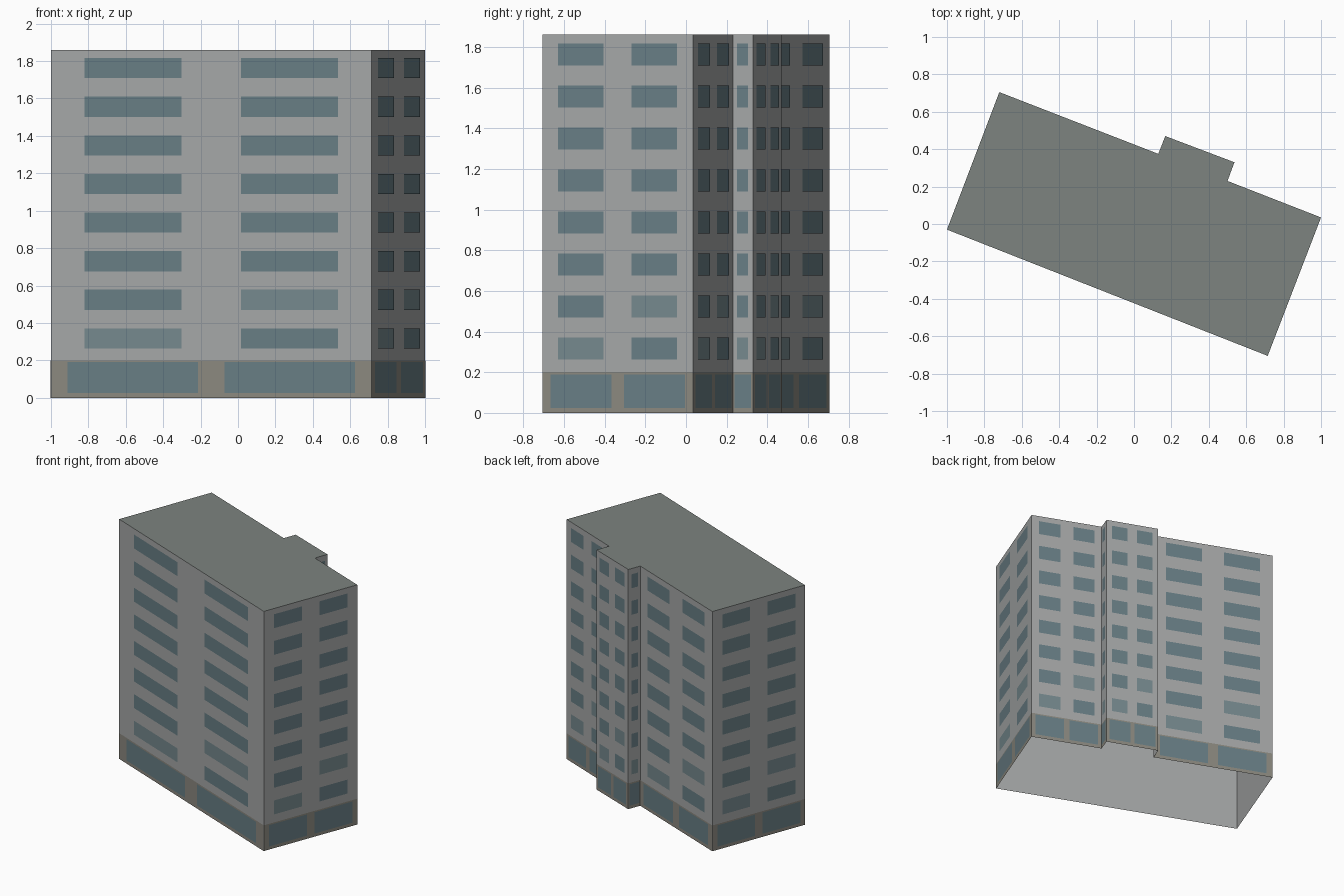
import bpy
from mathutils import Vector

if "Cube" in bpy.data.objects:
    bpy.data.objects.remove(bpy.data.objects["Cube"])

HEIGHT, BAND, FLOORS, PITCH = 1.86, 0.2, 8, 0.2065

# Footprint, counter-clockwise from the left corner, with a stair bay at the back
OUTLINE = [Vector(p) for p in [(-1, -0.03), (0.715, -0.705), (1, 0.035), (0.5, 0.23),
                               (0.537, 0.33), (0.167, 0.47), (0.13, 0.375), (-0.72, 0.705)]]
WALLS = list(zip(OUTLINE, OUTLINE[1:] + OUTLINE[:1]))


def material(name, color):
    m = bpy.data.materials.new(name)
    m.diffuse_color = (*color, 1)
    m.use_nodes = True
    m.node_tree.nodes["Principled BSDF"].inputs["Base Color"].default_value = m.diffuse_color
    return m


def build(name, polygons, mat):
    """One object from a list of polygons, each a list of points."""
    verts, faces = [], []
    for poly in polygons:
        faces.append(range(len(verts), len(verts) + len(poly)))
        verts += poly
    mesh = bpy.data.meshes.new(name)
    mesh.from_pydata(verts, [], [list(f) for f in faces])
    mesh.materials.append(mat)
    obj = bpy.data.objects.new(name, mesh)
    bpy.context.collection.objects.link(obj)


def panel(a, b, u0, u1, z0, z1, offset=0.0):
    """Upright rectangle on wall a-b between fractions u0 and u1."""
    d = (b - a).normalized()
    out = Vector((d.y, -d.x)) * offset
    p, q = a.lerp(b, u0) + out, a.lerp(b, u1) + out
    return [(p.x, p.y, z0), (q.x, q.y, z0), (q.x, q.y, z1), (p.x, p.y, z1)]


wall_mat = material("wall_grey", (0.38, 0.39, 0.39))
roof_mat = material("roof_grey", (0.205, 0.23, 0.215))
band_mat = material("band_stone", (0.26, 0.25, 0.215))
glass_mat = material("glass", (0.14, 0.21, 0.235))
pale_mat = material("pale_glass", (0.18, 0.25, 0.27))

# Walls (open underneath), flat roof and ground floor cladding
build("walls", [panel(a, b, 0, 1, 0, HEIGHT) for a, b in WALLS], wall_mat)
build("roof", [[(p.x, p.y, HEIGHT) for p in OUTLINE]], roof_mat)
build("ground_floor_band", [panel(a, b, 0, 1, 0, BAND, 0.0015) for a, b in WALLS], band_mat)

# Two window columns per wall, one on the narrow bay returns
windows, pale_windows, shop_windows = [], [], []
for a, b in WALLS:
    narrow = (b - a).length < 0.15
    upper = [(0.23, 0.77)] if narrow else [(0.105, 0.407), (0.593, 0.895)]
    lower = [(0.1, 0.9)] if narrow else [(0.052, 0.459), (0.541, 0.948)]
    shop_windows += [panel(a, b, u0, u1, 0.025, 0.19, 0.003) for u0, u1 in lower]
    for floor in range(FLOORS):
        z = 0.263 + floor * PITCH
        for col, (u0, u1) in enumerate(upper):
            group = pale_windows if (floor, col) in {(0, 0), (1, 1)} else windows
            group.append(panel(a, b, u0, u1, z, z + 0.108, 0.003))
build("windows", windows, glass_mat)
build("pale_windows", pale_windows, pale_mat)
build("shop_windows", shop_windows, glass_mat)
